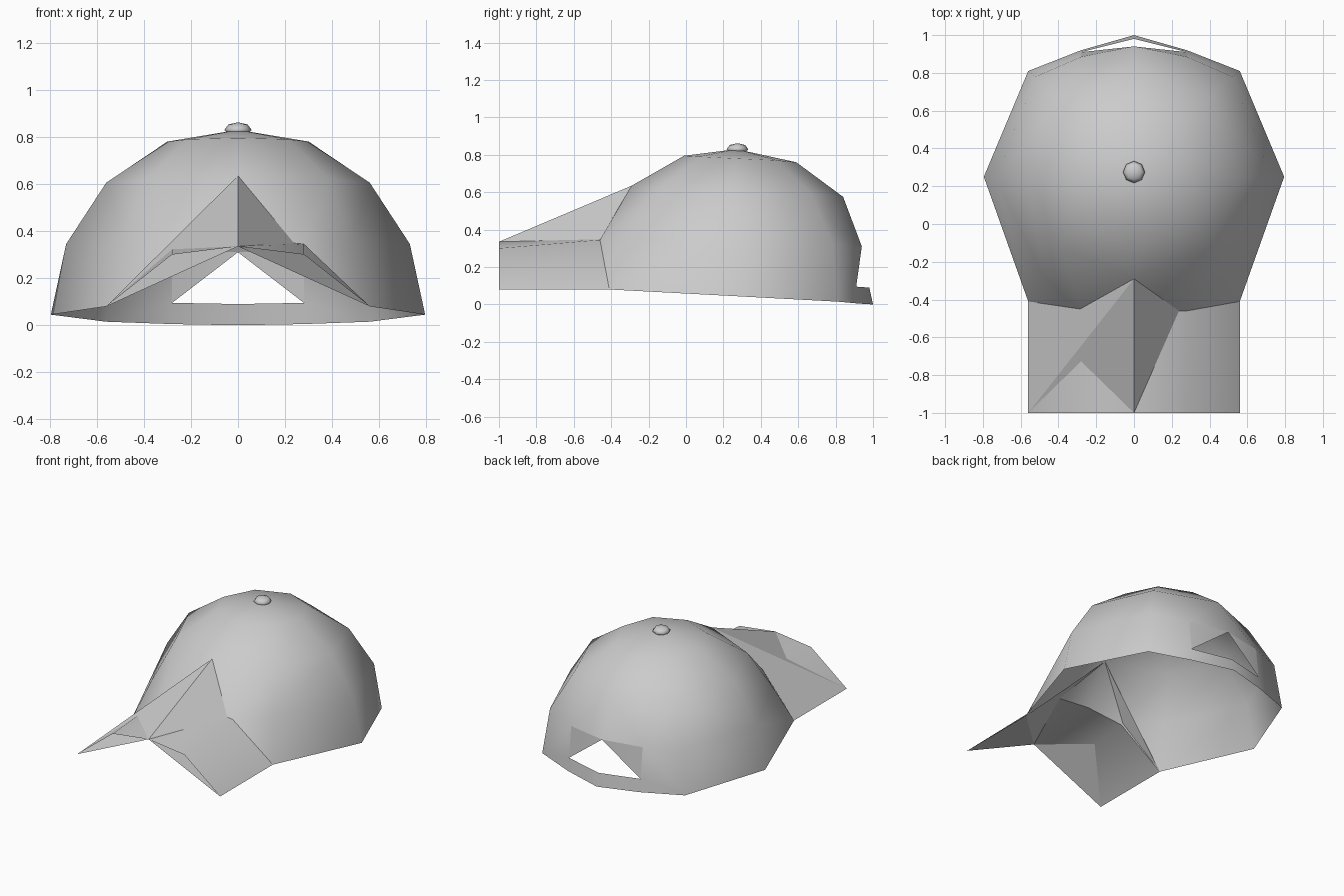
import bpy, bmesh, math
from mathutils import Vector

cube = bpy.data.objects.get("Cube")
if cube:
    bpy.data.objects.remove(cube, do_unlink=True)

cloth = bpy.data.materials.new("grey_cloth")
cloth.use_nodes = True
grey = (0.6, 0.6, 0.6, 1)
cloth.diffuse_color = grey
cloth.node_tree.nodes["Principled BSDF"].inputs["Base Color"].default_value = grey


def finish(obj, angle):
    """Apply the cloth colour and smooth shading."""
    obj.data.materials.append(cloth)
    bpy.ops.object.select_all(action='DESELECT')
    obj.select_set(True)
    bpy.context.view_layer.objects.active = obj
    bpy.ops.object.shade_smooth_by_angle(angle=math.radians(angle))


def sheet(name, points, faces, reference, angle, mirrored=True):
    """Build a sheet from named points, its faces turned away from the
    reference point, and mirror it across x = 0 where wanted."""
    bm = bmesh.new()
    used = {key for keys in faces for key in keys}
    verts = {key: bm.verts.new(co) for key, co in points.items() if key in used}
    for keys in faces:
        face = bm.faces.new([verts[k] for k in keys])
        face.normal_update()
        if face.normal.dot(face.calc_center_median() - Vector(reference)) < 0:
            face.normal_flip()
    mesh = bpy.data.meshes.new(name)
    bm.to_mesh(mesh)
    bm.free()
    obj = bpy.data.objects.new(name, mesh)
    bpy.context.collection.objects.link(obj)
    finish(obj, angle)
    if mirrored:
        mirror = obj.modifiers.new("mirror", "MIRROR")
        mirror.use_clip = True
        mirror.merge_threshold = 0.002


# Crown: one list of ring points per panel seam, from the rim upwards
seams = {
    "front": [None, (0, -.46, .37), (0, -.29, .635), (0, -.01, .795)],
    "front_corner": [(.56, -.41, .08), (.48, -.28, .35), (.39, -.13, .62), (.21, .07, .79)],
    "side": [(.795, .25, .045), (.73, .25, .345), (.56, .25, .605), (.3, .27, .78)],
    "back_corner": [(.56, .81, .015), (.52, .78, .33), (.4, .67, .59), (.21, .49, .77)],
    "back": [(0, 1, 0), (0, .94, .31), (0, .84, .575), (0, .59, .76)],
}
points = {(seam, ring): co for seam, column in seams.items()
          for ring, co in enumerate(column) if co}
points["top"] = (0, .27, .83)
points["brow"] = (.28, -.46, .345)
points["hole_side"] = (.28, .885, .31)
points["strap_low"] = (.28, .92, .005)
points["strap_high"] = (.28, .91, .095)
points["strap_mid"] = (0, .98, .09)

order = list(seams)
faces = []
for a, b in zip(order, order[1:]):
    for ring in range(3):
        side_panel = "side" in (a, b)
        if ring == 2 or side_panel:
            faces.append([(a, ring), (b, ring), (b, ring + 1), (a, ring + 1)])
    faces.append([(a, 3), (b, 3), "top"])

# Front opening, where the brim joins
faces.append([("front_corner", 0), ("front_corner", 1), "brow"])
faces.append([("front_corner", 1), ("front_corner", 2), "brow"])
faces.append([("front_corner", 2), ("front", 2), "brow"])
faces.append([("front", 2), ("front", 1), "brow"])

# Back opening with its strap
faces.append([("back_corner", 0), "strap_low", "strap_high"])
faces.append([("back_corner", 0), "strap_high", "hole_side", ("back_corner", 1)])
faces.append([("back_corner", 1), "hole_side", ("back_corner", 2)])
faces.append(["hole_side", ("back", 1), ("back", 2), ("back_corner", 2)])
faces.append(["strap_low", ("back", 0), "strap_mid", "strap_high"])
inside = (0, .25, .1)
sheet("crown", points, faces, inside, 80)
sheet("back_flap", points, [["strap_high", "hole_side", ("back", 1)]], inside, 10)

# Brim top: a curved sheet from the crown to the front edge
brim = {
    "peak": points[("front", 2)],
    "middle": points[("front", 1)],
    "brow": points["brow"],
    "root": points[("front_corner", 0)],
    "tip": (0, -1, .335),
    "bend": (.28, -1, .3),
    "corner": (.56, -1, .08),
}
upper = [["middle", "brow", "tip"], ["brow", "bend", "tip"],
         ["brow", "root", "corner", "bend"]]
sheet("brim_top", brim, upper, (0, -.7, -.5), 40)

# Brim lining: folded sheet along the centre, cut differently on each side
for key in ("root", "corner"):
    x, y, z = brim[key]
    brim["right_" + key] = (-x, y, z)
lining = [["tip", "peak", "root"], ["tip", "root", "corner"],
          ["tip", "peak", "right_corner"], ["right_corner", "peak", "right_root"]]
sheet("brim_lining", brim, lining, (0, -.7, 2), 10, mirrored=False)

# Button on top
bpy.ops.mesh.primitive_uv_sphere_add(segments=8, ring_count=4, radius=.058,
                                     location=(0, .275, .83))
button = bpy.context.object
button.name = "button"
button.scale.z = .55
finish(button, 60)
